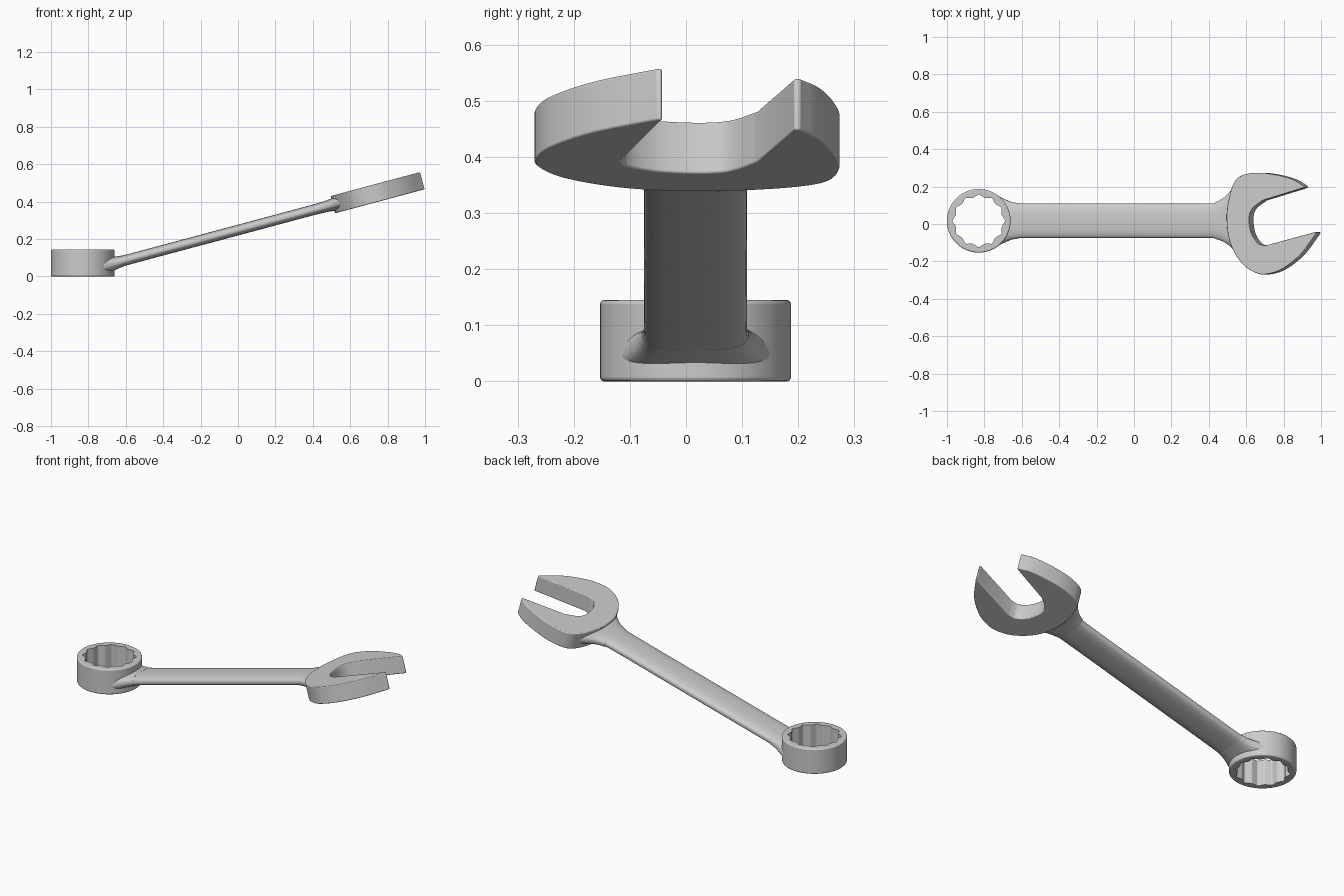
import bpy, bmesh, math
from mathutils import Vector

if "Cube" in bpy.data.objects:
    bpy.data.objects.remove(bpy.data.objects["Cube"])

TILT = math.radians(15)
UP = Vector((-math.sin(TILT), 0, math.cos(TILT)))   # normal of the tilted shank and head
RING = (-0.83, 0.017)


def axis_z(x):
    return 0.248 + math.tan(TILT) * x


def smooth(points, steps=6):
    """Catmull-Rom curve through points of any dimension."""
    p = [Vector(q) for q in points]
    p = [2 * p[0] - p[1]] + p + [2 * p[-1] - p[-2]]
    out = []
    for a, b, c, d in zip(p, p[1:], p[2:], p[3:]):
        for i in range(steps):
            t = i / steps
            out.append(0.5 * (2 * b + (c - a) * t + (2 * a - 5 * b + 4 * c - d) * t * t
                              + (3 * b - a - 3 * c + d) * t ** 3))
    return out + [p[-2]]


def loft(name, sections):
    """Skin a list of equal-length closed sections and cap both ends."""
    bm = bmesh.new()
    rings = [[bm.verts.new(v) for v in s] for s in sections]
    n = len(rings[0])
    for r, s in zip(rings, rings[1:]):
        for i in range(n):
            j = (i + 1) % n
            bm.faces.new((r[i], r[j], s[j], s[i]))
    bm.faces.new(rings[0][::-1])
    bm.faces.new(rings[-1])
    bmesh.ops.recalc_face_normals(bm, faces=bm.faces)
    mesh = bpy.data.meshes.new(name)
    bm.to_mesh(mesh)
    bm.free()
    ob = bpy.data.objects.new(name, mesh)
    bpy.context.collection.objects.link(ob)
    return ob


def bevel(ob, width, angle=40, segments=3):
    m = ob.modifiers.new("soft_edges", 'BEVEL')
    m.width, m.segments = width, segments
    m.limit_method, m.angle_limit = 'ANGLE', math.radians(angle)


def cut(ob, cutter):
    m = ob.modifiers.new("hole", 'BOOLEAN')
    m.operation, m.solver, m.object = 'DIFFERENCE', 'EXACT', cutter


def shade(ob):
    bpy.ops.object.select_all(action='DESELECT')
    ob.select_set(True)
    bpy.context.view_layer.objects.active = ob
    bpy.ops.object.shade_smooth_by_angle(angle=math.radians(35))


def disc(radii, z):
    n = len(radii)
    return [(RING[0] + r * math.cos(2 * math.pi * i / n),
             RING[1] + r * math.sin(2 * math.pi * i / n), z) for i, r in enumerate(radii)]


# Twelve-point socket cutter
star = [0.142, 0.126] * 12
socket = loft("socket_cutter", [disc(star, -0.1), disc(star, 0.25)])
bevel(socket, 0.005, 20, 2)
socket.hide_render = True
socket.hide_viewport = False
socket.display_type = 'WIRE'

# Box end
box_end = loft("box_end", [disc([0.17] * 96, 0), disc([0.17] * 96, 0.145)])
bevel(box_end, 0.007)
cut(box_end, socket)

# Shank: x, y centre, half width, half thickness
stations = smooth([(-0.73, .017, .135, .043), (-0.70, .017, .12, .041), (-0.66, .017, .103, .035),
                   (-0.62, .017, .095, .030), (-0.56, .017, .092, .028), (-0.1, .017, .092, .028),
                   (0.38, .017, .092, .028), (0.44, .019, .100, .029), (0.48, .022, .118, .031),
                   (0.51, .027, .142, .034), (0.54, .030, .172, .038), (0.57, .030, .185, .040)], 4)
sections = []
for x, y, w, t in stations:
    ring = []
    for i in range(48):
        a = 2 * math.pi * i / 48
        c, s = math.cos(a), math.sin(a)
        across = math.copysign(abs(c) ** 0.75, c) * w
        ring.append(Vector((x, y + across, axis_z(x))) + UP * math.copysign(abs(s) ** 0.75, s) * t)
    sections.append(ring)
shank = loft("shank", sections)
cut(shank, socket)

# Open end: outer outline and throat, seen from above
outer = smooth([(0.918, .203), (0.86, .238), (0.77, .263), (0.67, .274), (0.58, .256), (0.537, .2),
                (0.512, .1), (0.507, .02), (0.517, -.07), (0.547, -.15), (0.6, -.222), (0.66, -.26),
                (0.715, -.269), (0.80, -.243), (0.90, -.165), (0.986, -.05)])
throat = smooth([(0.715, -.115), (0.675, -.105), (0.643, -.06), (0.63, -.01), (0.628, .04),
                 (0.645, .083), (0.7, .126)])
outline = outer + [Vector((0.984, -.042))] + throat + [Vector((0.918, .193))]
open_end = loft("open_end", [[Vector((p.x, p.y, axis_z(p.x))) + UP * h for p in outline]
                             for h in (-0.0475, 0.0475)])
bevel(open_end, 0.005)

for ob in (box_end, shank, open_end):
    shade(ob)
